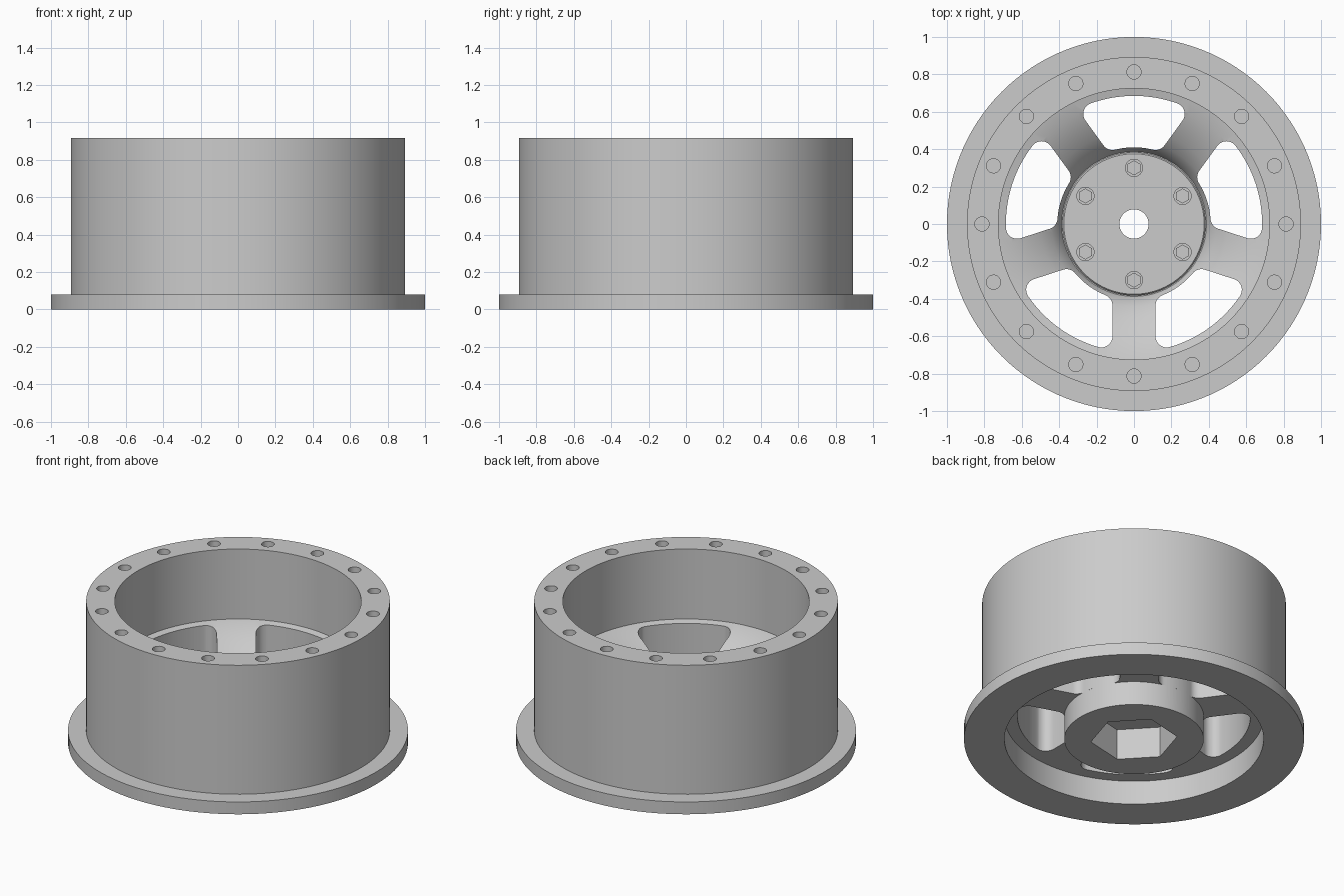
import bpy, bmesh
from math import sin, cos, asin, pi, radians
from mathutils import Matrix, Vector

cube = bpy.data.objects.get("Cube")
if cube:
    bpy.data.objects.remove(cube, do_unlink=True)

# Single bare-metal colour
metal = bpy.data.materials.new("light grey metal")
metal.use_nodes = True
GREY = (0.6, 0.6, 0.6, 1)
metal.diffuse_color = GREY
metal.node_tree.nodes["Principled BSDF"].inputs["Base Color"].default_value = GREY


def make_object(name, bm):
    bmesh.ops.recalc_face_normals(bm, faces=bm.faces)
    mesh = bpy.data.meshes.new(name)
    bm.to_mesh(mesh)
    bm.free()
    mesh.materials.append(metal)
    obj = bpy.data.objects.new(name, mesh)
    bpy.context.collection.objects.link(obj)
    return obj


def polar(r, a):
    return Vector((r * cos(a), r * sin(a)))


def ring(r, n, start=0.0):
    return [polar(r, start + 2 * pi * i / n) for i in range(n)]


def add_prism(bm, outline, z0, z1, turn=0.0, at=(0, 0)):
    """Extrude a flat outline from z0 to z1, turned about z and moved."""
    rot = Matrix.Rotation(turn, 2)
    pts = [rot @ p + Vector(at) for p in outline]
    low = [bm.verts.new((p.x, p.y, z0)) for p in pts]
    high = [bm.verts.new((p.x, p.y, z1)) for p in pts]
    bm.faces.new(low[::-1])
    bm.faces.new(high)
    for i in range(len(pts)):
        j = (i + 1) % len(pts)
        bm.faces.new((low[i], low[j], high[j], high[i]))


def arc(centre, r, a0, a1, n=8):
    return [centre + polar(r, a0 + (a1 - a0) * i / n) for i in range(n + 1)]


def window_outline(outer=0.685, inner=0.41, half_spoke=0.115, fillet=0.06):
    """Opening between two parallel-sided spokes, with rounded corners."""
    half = pi / 5
    ro, ri, s = outer - fillet, inner + fillet, half_spoke + fillet
    ao, ai = half - asin(s / ro), half - asin(s / ri)
    side = half + pi / 2
    origin = Vector((0, 0))
    upper = arc(origin, outer, 0, ao)[:-1]
    upper += arc(polar(ro, ao), fillet, ao, side)
    upper += arc(polar(ri, ai), fillet, side, ai + pi)
    upper += arc(origin, inner, ai, 0)[1:]
    lower = [Vector((p.x, -p.y)) for p in upper[-2:0:-1]]
    return upper + lower


# Wheel body: revolved section with flange, barrel, dished centre and hub
profile = [
    (0.078, 0), (0.41, 0), (0.41, 0.155), (0.762, 0.155), (0.762, 0),
    (1, 0), (1, 0.08), (0.893, 0.08), (0.893, 0.917), (0.725, 0.917),
    (0.725, 0.463), (0.66, 0.447), (0.58, 0.41), (0.5, 0.362),
    (0.44, 0.31), (0.405, 0.265), (0.387, 0.225), (0.383, 0.225),
    (0.383, 0.26), (0.375, 0.27), (0.078, 0.27),
]
bm = bmesh.new()
verts = [bm.verts.new((r, 0, z)) for r, z in profile]
edges = [bm.edges.new((v, verts[(i + 1) % len(verts)])) for i, v in enumerate(verts)]
bmesh.ops.spin(bm, geom=verts + edges, cent=(0, 0, 0), axis=(0, 0, 1),
               angle=2 * pi, steps=120, use_duplicate=False)
bmesh.ops.remove_doubles(bm, verts=bm.verts, dist=0.0002)
wheel = make_object("wheel", bm)

# Cutters: five windows, rim bolt holes, hub bolt pockets, hex socket below
bolt_spots = [polar(0.3, pi / 2 + k * pi / 3) for k in range(6)]
bm = bmesh.new()
for k in range(5):
    add_prism(bm, window_outline(), 0.1, 0.6, pi / 2 + k * 2 * pi / 5)
for spot in ring(0.813, 16):
    add_prism(bm, ring(0.038, 24), 0.75, 1, at=spot)
for spot in bolt_spots:
    add_prism(bm, ring(0.046, 24), 0.245, 0.4, at=spot)
add_prism(bm, ring(0.255, 6, radians(13)), -0.1, 0.2)
cutter = make_object("cutter", bm)
cutter.hide_render = True

cut = wheel.modifiers.new("openings", 'BOOLEAN')
cut.operation = 'DIFFERENCE'
cut.solver = 'EXACT'
cut.object = cutter

# Bake the cut and drop the cutter
bpy.context.view_layer.update()
graph = bpy.context.evaluated_depsgraph_get()
baked = bpy.data.meshes.new_from_object(wheel.evaluated_get(graph))
wheel.modifiers.clear()
wheel.data = baked
bpy.data.objects.remove(cutter, do_unlink=True)

# Hex bolt heads sitting in the hub pockets
bm = bmesh.new()
for spot in bolt_spots:
    add_prism(bm, ring(0.04, 6, pi / 2), 0.235, 0.27, at=spot)
bolts = make_object("hub_bolts", bm)

# Smooth round surfaces, keep edges sharp
bpy.ops.object.select_all(action='DESELECT')
wheel.select_set(True)
bpy.context.view_layer.objects.active = wheel
bpy.ops.object.shade_smooth_by_angle(angle=radians(25))
